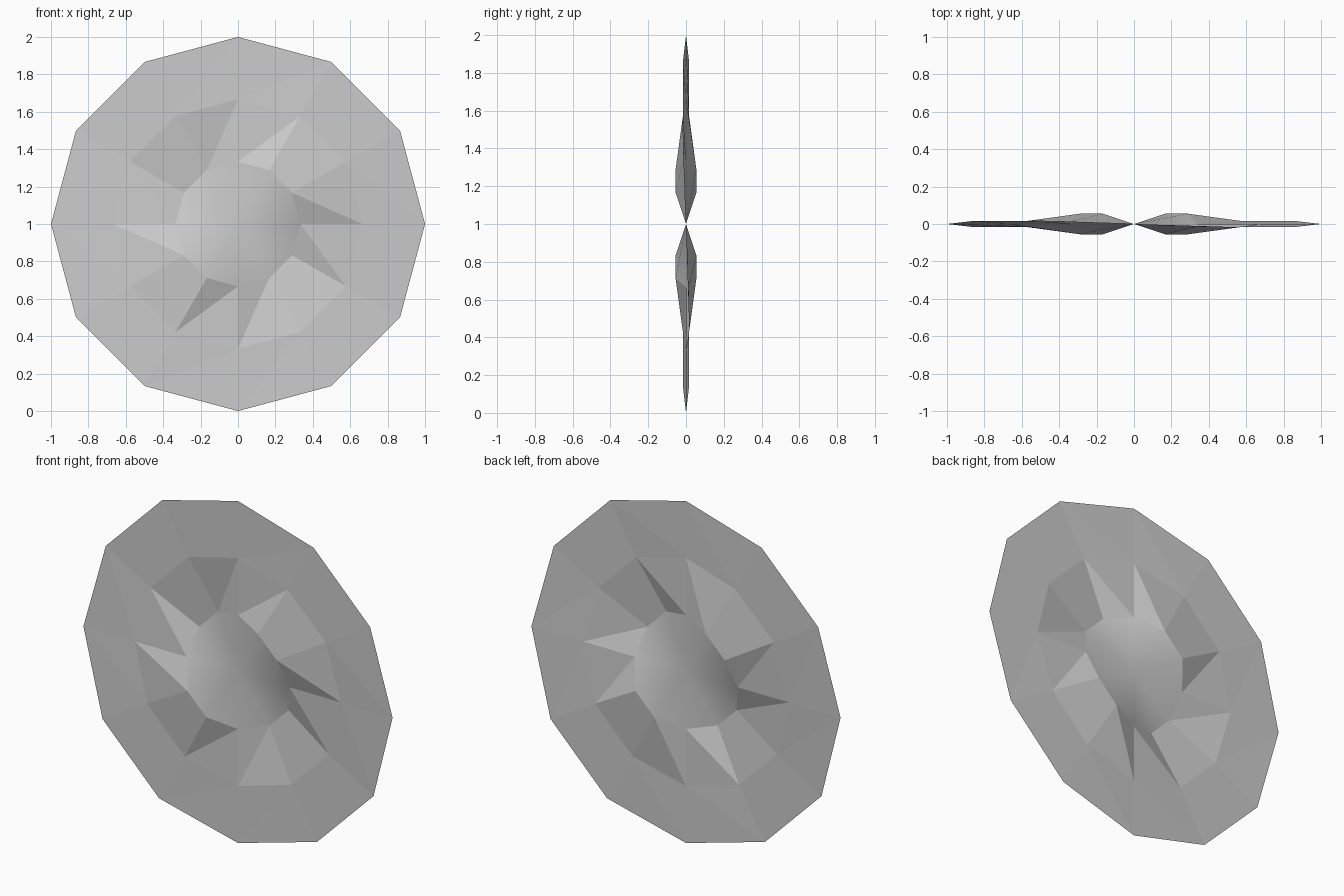
import bpy
import bmesh
from math import sin, cos, radians

cube = bpy.data.objects.get("Cube")
if cube:
    bpy.data.objects.remove(cube, do_unlink=True)

SIDES = 12
RINGS = [(1 / 3, 0.055), (2 / 3, 0.0155), (1.0, 0.0155)]  # radius, warp depth

# Plain grey material
grey = bpy.data.materials.new("grey")
grey.use_nodes = True
colour = (0.6, 0.6, 0.6, 1)
grey.diffuse_color = colour
grey.node_tree.nodes["Principled BSDF"].inputs["Base Color"].default_value = colour


def warp(i):
    """Saddle pattern: flat on the axes, opposite quadrants bend alike."""
    return -sin(radians(i * 60)) / sin(radians(60))


# Concentric rings of the thin warped sheet
bm = bmesh.new()
centre = bm.verts.new((0, 0, 1))
rings = []
for radius, depth in RINGS:
    rings.append([bm.verts.new((radius * cos(radians(i * 30)),
                                depth * warp(i),
                                1 + radius * sin(radians(i * 30))))
                  for i in range(SIDES)])

for i in range(SIDES):
    j = (i + 1) % SIDES
    # Smooth hub
    bm.faces.new((centre, rings[0][i], rings[0][j])).smooth = True
    # Flat triangles between rings, all split the same way
    for inner, outer in zip(rings, rings[1:]):
        bm.faces.new((inner[i], outer[i], inner[j]))
        bm.faces.new((inner[j], outer[i], outer[j]))

mesh = bpy.data.meshes.new("warped_disc")
bm.to_mesh(mesh)
bm.free()
mesh.materials.append(grey)
disc = bpy.data.objects.new("warped_disc", mesh)
bpy.context.collection.objects.link(disc)
